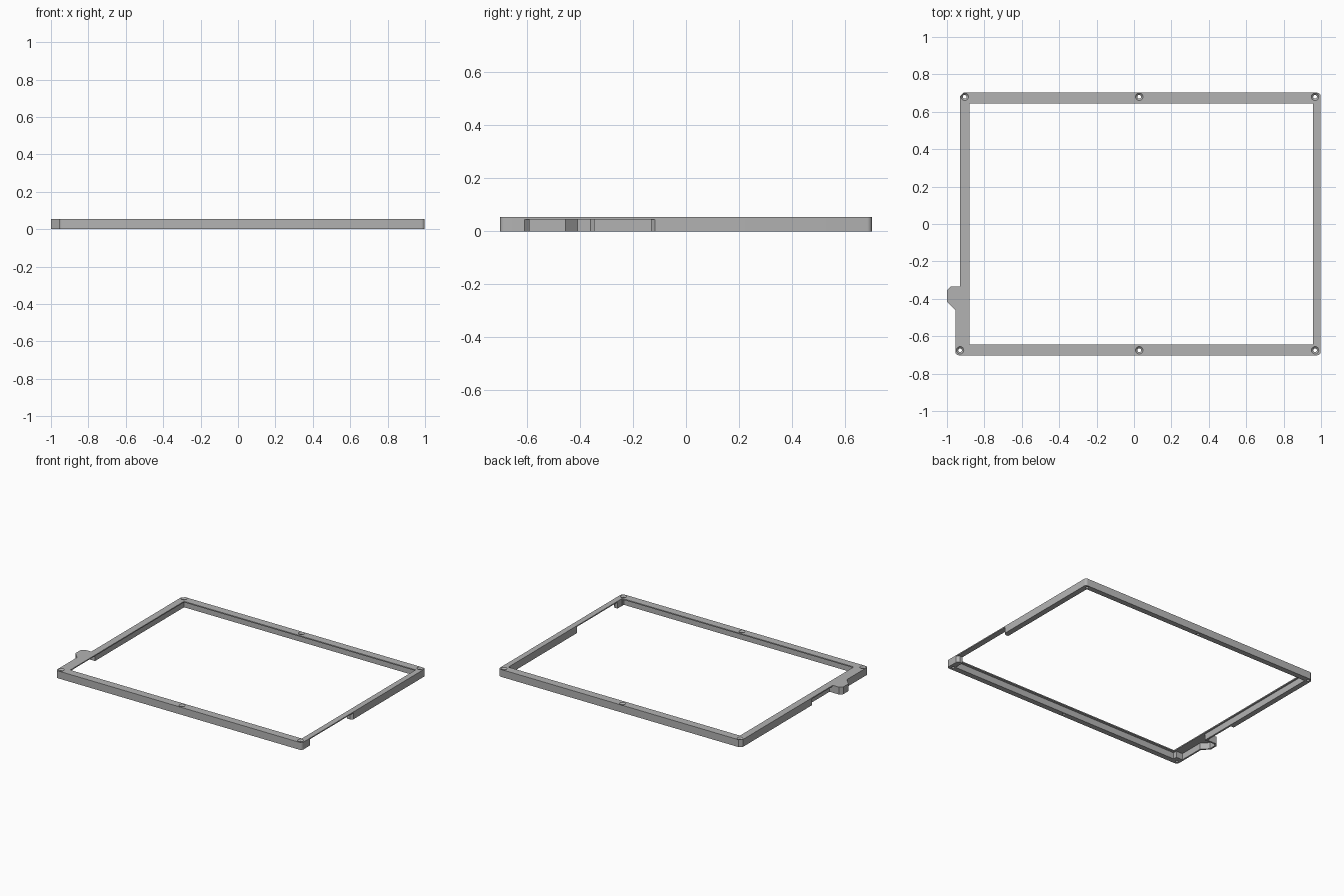
import bpy, bmesh, math

cube = bpy.data.objects.get("Cube")
if cube:
    bpy.data.objects.remove(cube, do_unlink=True)

TOP = 0.053      # full height
PLATE = 0.045    # underside of the thin top plate

grey = bpy.data.materials.new("plain_grey")
grey.use_nodes = True
grey.diffuse_color = (0.45, 0.45, 0.45, 1)
grey.node_tree.nodes["Principled BSDF"].inputs["Base Color"].default_value = (0.45, 0.45, 0.45, 1)


def add_object(name, bm):
    bmesh.ops.recalc_face_normals(bm, faces=bm.faces)
    mesh = bpy.data.meshes.new(name)
    bm.to_mesh(mesh)
    bm.free()
    mesh.materials.append(grey)
    obj = bpy.data.objects.new(name, mesh)
    bpy.context.collection.objects.link(obj)
    return obj


def prism(name, outline, z0, z1):
    """Extrude a flat outline from z0 up to z1."""
    bm = bmesh.new()
    face = bm.faces.new([bm.verts.new((x, y, z0)) for x, y in outline])
    result = bmesh.ops.extrude_face_region(bm, geom=[face])
    verts = [v for v in result["geom"] if isinstance(v, bmesh.types.BMVert)]
    bmesh.ops.translate(bm, verts=verts, vec=(0, 0, z1 - z0))
    return add_object(name, bm)


def box(name, x0, x1, y0, y1, z0, z1):
    return prism(name, [(x0, y0), (x1, y0), (x1, y1), (x0, y1)], z0, z1)


def drill(name, x, y, z, r0, r1, depth):
    """Round cutter, r0 at the bottom and r1 at the top."""
    bm = bmesh.new()
    bmesh.ops.create_cone(bm, cap_ends=True, segments=24, radius1=r0, radius2=r1, depth=depth)
    bmesh.ops.translate(bm, verts=bm.verts, vec=(x, y, z + depth / 2))
    return add_object(name, bm)


def cut(body, cutter):
    cutter.hide_render = True
    mod = body.modifiers.new("cut", 'BOOLEAN')
    mod.operation = 'DIFFERENCE'
    mod.solver = 'EXACT'
    mod.object = cutter
    bpy.context.view_layer.objects.active = body
    bpy.ops.object.modifier_apply(modifier=mod.name)
    bpy.data.objects.remove(cutter, do_unlink=True)


def rounded(cx, cy, start, r=0.018, steps=4):
    """Quarter-circle corner around a centre."""
    return [(cx + r * math.cos(start + i * math.pi / 2 / steps),
             cy + r * math.sin(start + i * math.pi / 2 / steps)) for i in range(steps + 1)]


# Outer body with the side tab on its right-hand rail
outline = rounded(-0.937, -0.684, math.pi)
outline += rounded(0.98, -0.684, 1.5 * math.pi)
outline += rounded(0.98, 0.684, 0)
outline += [(-0.91, 0.702), (-0.93, 0.682), (-0.93, -0.335), (-0.98, -0.335),
            (-1.0, -0.355), (-1.0, -0.415), (-0.955, -0.46)]
frame = prism("frame", outline, 0, TOP)

# Window, wider below so that the top plate overhangs as a lip
cut(frame, box("window_cutter", -0.88, 0.958, -0.645, 0.645, -0.1, 0.1))
cut(frame, box("lip_cutter", -0.892, 0.957, -0.663, 0.663, -0.1, PLATE))

# Side gap under the plate, with chamfered ends
cut(frame, prism("gap_cutter", [(0.94, -0.592), (0.98, -0.592), (1.02, -0.632),
                                (1.02, -0.098), (0.98, -0.132), (0.94, -0.132)], -0.1, PLATE))

# Outer recess beside the tab
cut(frame, box("recess_cutter", -0.96, -0.905, -0.335, -0.1, -0.1, PLATE))

# Hollow behind the tab
cut(frame, prism("pocket_cutter", [(-0.87, -0.347), (-0.975, -0.347), (-0.988, -0.36),
                                   (-0.988, -0.41), (-0.943, -0.455), (-0.943, -0.635),
                                   (-0.87, -0.635)], -0.1, PLATE))

# Countersunk screw holes
for x, y in [(-0.905, 0.68), (0.028, 0.68), (0.968, 0.68),
             (-0.93, -0.675), (0.028, -0.675), (0.968, -0.675)]:
    cut(frame, drill("hole_cutter", x, y, -0.05, 0.01, 0.01, 0.2))
    cut(frame, drill("sink_cutter", x, y, TOP - 0.01, 0.01, 0.022, 0.012))

# Smooth the rounded corners only
bpy.ops.object.select_all(action='DESELECT')
frame.select_set(True)
bpy.context.view_layer.objects.active = frame
bpy.ops.object.shade_smooth_by_angle(angle=math.radians(30))
